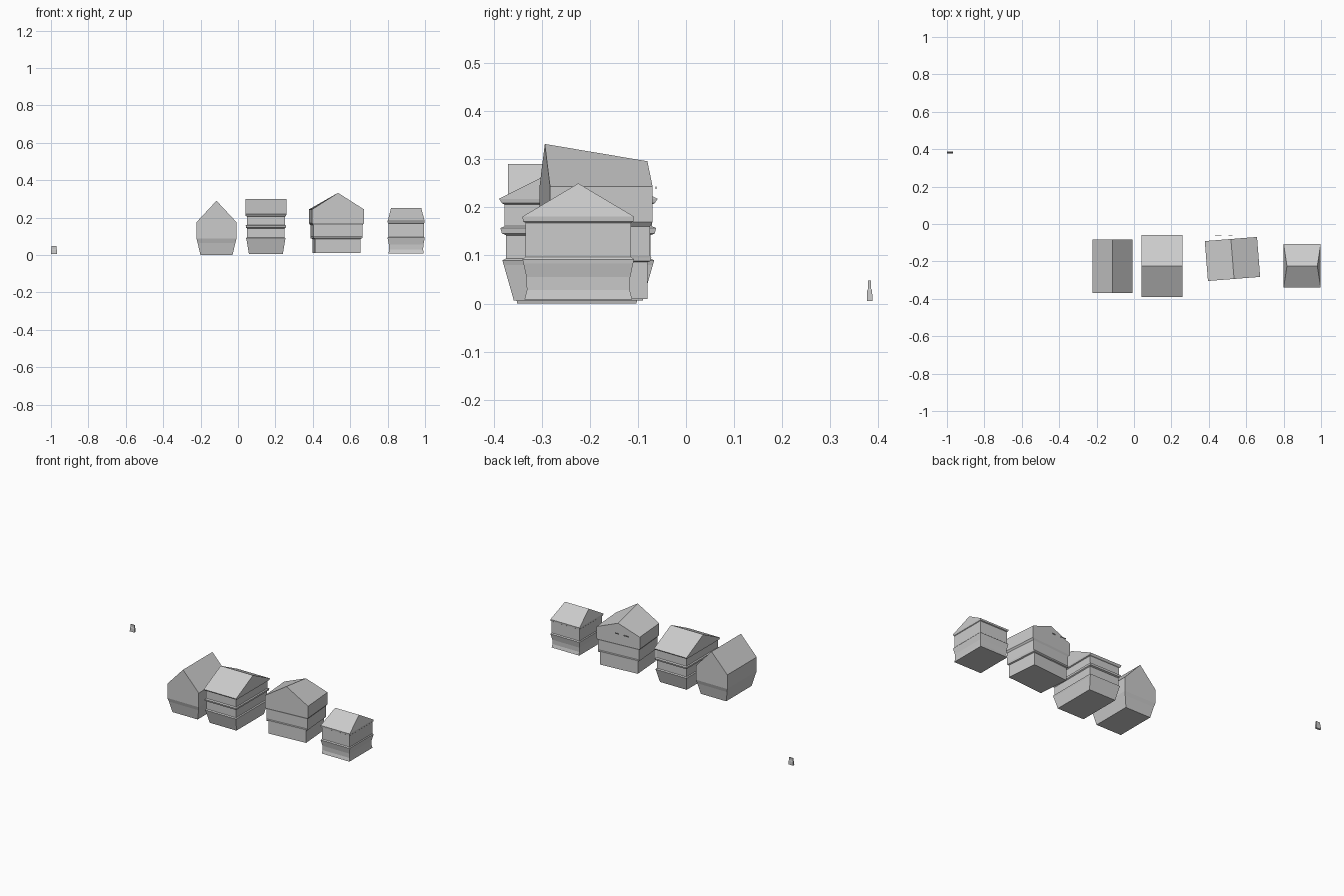
import bpy, bmesh, math


def house(name, center, rings, ridge=None, angle=0):
    """Stack rectangular rings (z, half_x, half_y), close with a cap or a ridge line."""
    bm = bmesh.new()
    loops = [[bm.verts.new((sx * hx, sy * hy, z))
              for sx, sy in ((-1, -1), (1, -1), (1, 1), (-1, 1))]
             for z, hx, hy in rings]
    bm.faces.new(loops[0][::-1])
    for low, up in zip(loops, loops[1:]):
        for i in range(4):
            j = (i + 1) % 4
            bm.faces.new((low[i], low[j], up[j], up[i]))
    a, b, c, d = loops[-1]
    if ridge:
        r0, r1 = (bm.verts.new(p) for p in ridge)
        if ridge[0][1] == ridge[1][1]:      # ridge along x
            faces = ((a, b, r1, r0), (b, c, r1), (c, d, r0, r1), (d, a, r0))
        else:                               # ridge along y
            faces = ((a, b, r0), (b, c, r1, r0), (c, d, r1), (d, a, r0, r1))
        for f in faces:
            bm.faces.new(f)
    else:
        bm.faces.new((a, b, c, d))
    bmesh.ops.recalc_face_normals(bm, faces=bm.faces)
    mesh = bpy.data.meshes.new(name)
    bm.to_mesh(mesh)
    bm.free()
    ob = bpy.data.objects.new(name, mesh)
    ob.location = (*center, 0)
    ob.rotation_euler.z = math.radians(angle)
    bpy.context.collection.objects.link(ob)
    return ob


# Tall plain house with steep gable to the front
house("steep_gable_house", (-0.115, -0.227),
      [(0.0, 0.086, 0.124), (0.065, 0.101, 0.136), (0.088, 0.107, 0.143),
       (0.175, 0.107, 0.143)],
      [(0, -0.143, 0.29), (0, 0.143, 0.29)])

# Three-storey house with jettied floors and side gables
house("three_storey_house", (0.149, -0.224),
      [(0.006, 0.091, 0.134), (0.08, 0.103, 0.155), (0.09, 0.106, 0.158),
       (0.094, 0.100, 0.150), (0.142, 0.100, 0.150), (0.146, 0.106, 0.159),
       (0.157, 0.108, 0.162), (0.161, 0.102, 0.153), (0.206, 0.102, 0.153),
       (0.209, 0.108, 0.159), (0.218, 0.110, 0.165)],
      [(-0.110, 0, 0.30), (0.110, 0, 0.30)])

# Wide turned house, ridge falling towards the back
house("wide_house", (0.5265, -0.187),
      [(0.010, 0.122, 0.098), (0.086, 0.122, 0.098), (0.089, 0.130, 0.104),
       (0.096, 0.131, 0.105), (0.100, 0.132, 0.102), (0.160, 0.132, 0.102),
       (0.170, 0.140, 0.107), (0.243, 0.140, 0.107)],
      [(0, -0.107, 0.332), (0, 0.107, 0.296)], 4.5)

# Small house with flared foot and hipped roof
house("small_hipped_house", (0.899, -0.224),
      [(0.008, 0.094, 0.112), (0.028, 0.091, 0.107), (0.055, 0.092, 0.108),
       (0.083, 0.098, 0.114), (0.092, 0.099, 0.116), (0.097, 0.095, 0.110),
       (0.168, 0.095, 0.110), (0.171, 0.098, 0.115), (0.181, 0.099, 0.116)],
      [(-0.081, 0, 0.25), (0.081, 0, 0.25)])

# Detached little block and the loose slivers behind the wide house
house("detached_block", (-0.984, 0.382),
      [(0.005, 0.016, 0.006), (0.028, 0.015, 0.005), (0.031, 0.014, 0.003),
       (0.048, 0.013, 0.003)])
for x, half in ((0.45, 0.018), (0.515, 0.011)):
    house("wall_sliver", (x, -0.062), [(0.238, half, 0.001), (0.244, half, 0.001)])
